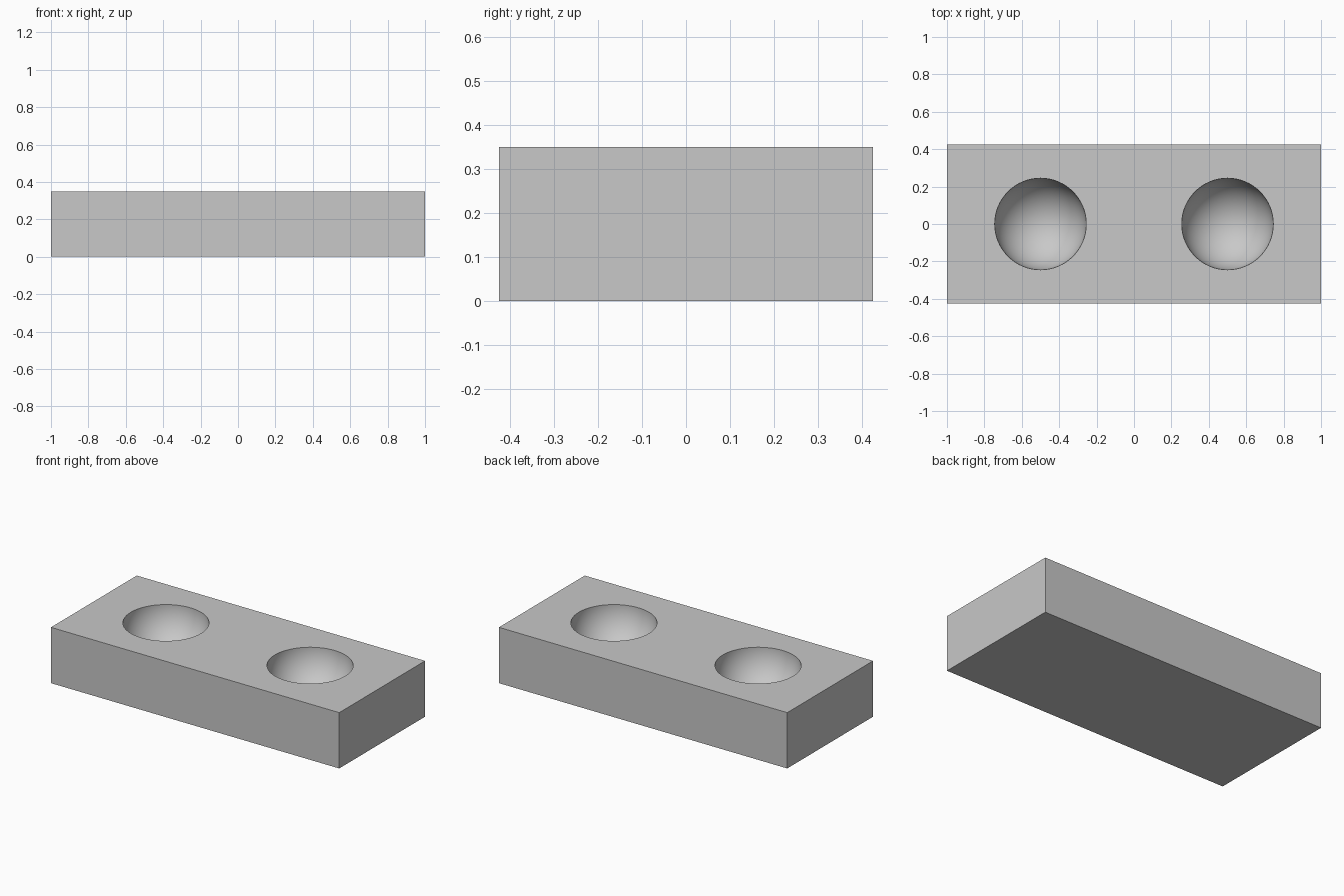
import bpy
import math

LENGTH, DEPTH, HEIGHT = 2.0, 0.85, 0.35
BOWL_RADIUS, BOWL_X = 0.245, 0.5

if "Cube" in bpy.data.objects:
    bpy.data.objects.remove(bpy.data.objects["Cube"], do_unlink=True)

# Single plain grey
grey = bpy.data.materials.new("plain_grey")
grey.use_nodes = True
colour = (0.58, 0.58, 0.58, 1)
grey.diffuse_color = colour
grey.node_tree.nodes["Principled BSDF"].inputs["Base Color"].default_value = colour

# Rectangular block
bpy.ops.mesh.primitive_cube_add(size=1, location=(0, 0, HEIGHT / 2))
block = bpy.context.object
block.name = "block"
block.scale = (LENGTH, DEPTH, HEIGHT)
bpy.ops.object.transform_apply(location=True, rotation=False, scale=True)
block.data.materials.append(grey)


def cut_bowl(x):
    """Carve a hemispherical hollow into the top face."""
    # An odd ring count keeps cutter vertices off the top plane
    bpy.ops.mesh.primitive_uv_sphere_add(
        segments=64, ring_count=33, radius=BOWL_RADIUS, location=(x, 0, HEIGHT))
    cutter = bpy.context.object
    cutter.name = "bowl_cutter"
    cutter.hide_render = True
    cutter.data.materials.append(grey)
    bpy.context.view_layer.objects.active = block
    cut = block.modifiers.new("bowl", "BOOLEAN")
    cut.operation = "DIFFERENCE"
    cut.solver = "EXACT"
    cut.object = cutter
    bpy.ops.object.modifier_apply(modifier=cut.name)
    bpy.data.objects.remove(cutter, do_unlink=True)


# Two bowls, one on each side
for side in (-1, 1):
    cut_bowl(side * BOWL_X)

# Smooth bowls with crisp block edges and rims
bpy.ops.object.select_all(action="DESELECT")
block.select_set(True)
bpy.context.view_layer.objects.active = block
bpy.ops.object.shade_smooth_by_angle(angle=math.radians(30))
